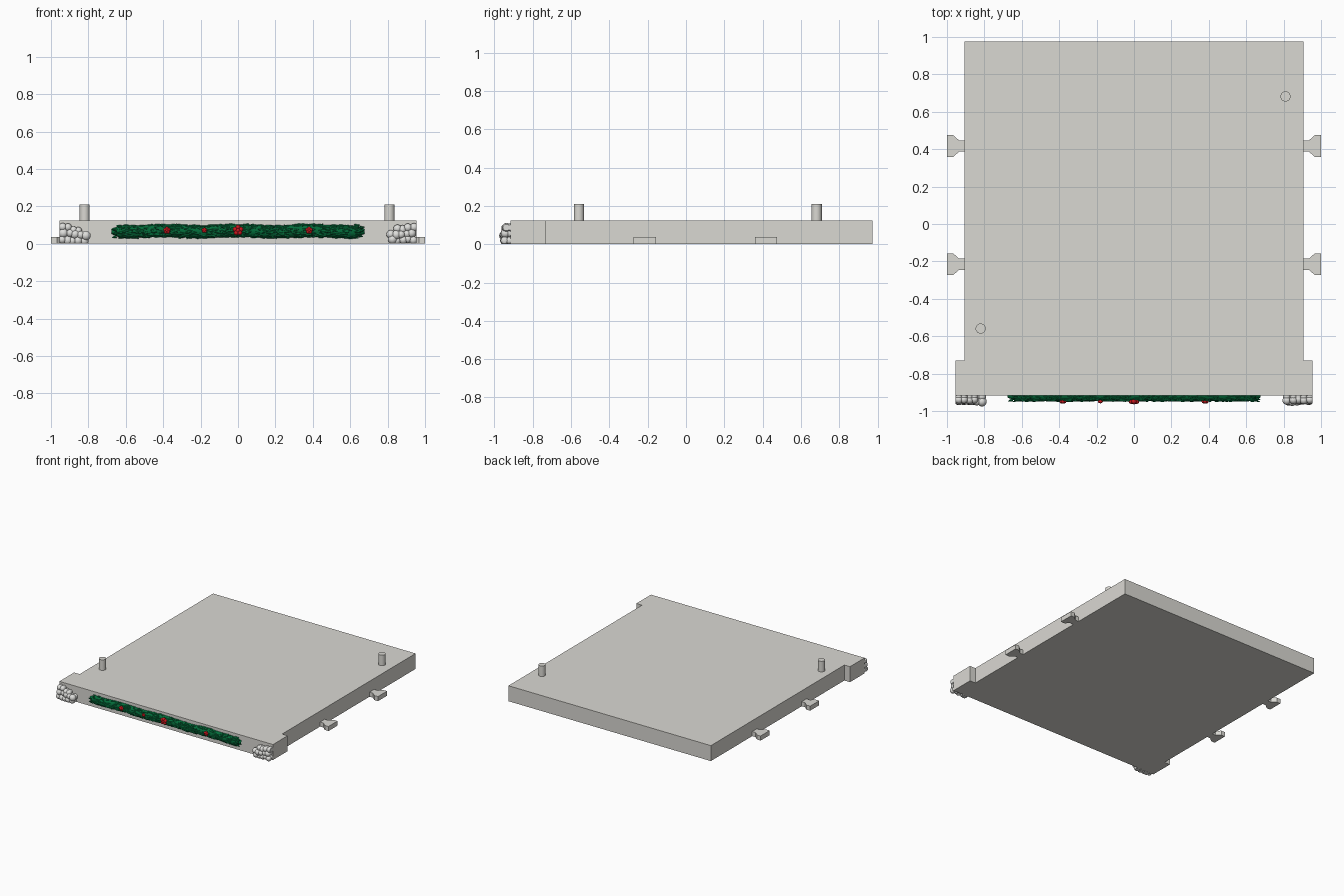
import bpy, bmesh, math, random
from mathutils import Matrix, Vector

if "Cube" in bpy.data.objects:
    bpy.data.objects.remove(bpy.data.objects["Cube"])
rng = random.Random(4)
FRONT, BACK, TOP = -0.917, 0.975, 0.125


def material(name, rgb):
    m = bpy.data.materials.new(name)
    m.use_nodes = True
    m.diffuse_color = (*rgb, 1)
    m.node_tree.nodes["Principled BSDF"].inputs["Base Color"].default_value = (*rgb, 1)
    return m


stone = material("warm grey", (0.7, 0.69, 0.65))
snow = material("snow white", (0.73, 0.73, 0.71))
green = material("pine green", (0.001, 0.15, 0.042))
red = material("berry red", (0.62, 0.008, 0.012))


def finish(name, bm, mat, smooth=False):
    bmesh.ops.recalc_face_normals(bm, faces=bm.faces)
    me = bpy.data.meshes.new(name)
    bm.to_mesh(me)
    bm.free()
    me.materials.append(mat)
    ob = bpy.data.objects.new(name, me)
    bpy.context.collection.objects.link(ob)
    if smooth:
        bpy.ops.object.select_all(action="DESELECT")
        ob.select_set(True)
        bpy.context.view_layer.objects.active = ob
        bpy.ops.object.shade_smooth_by_angle()


def prism(name, outline, height):
    bm = bmesh.new()
    face = bm.faces.new([bm.verts.new((x, y, 0)) for x, y in outline])
    top = bmesh.ops.extrude_face_region(bm, geom=[face])["geom"]
    bmesh.ops.translate(bm, vec=(0, 0, height),
                        verts=[v for v in top if isinstance(v, bmesh.types.BMVert)])
    finish(name, bm, stone)


def ball(bm, centre, radius, segments=20):
    bmesh.ops.create_uvsphere(bm, u_segments=segments, v_segments=segments // 2,
                              radius=radius, matrix=Matrix.Translation(centre))


def slice_off(bm, point, outward):
    geom = bm.verts[:] + bm.edges[:] + bm.faces[:]
    bmesh.ops.bisect_plane(bm, geom=geom, plane_co=point, plane_no=outward, clear_outer=True)
    bmesh.ops.holes_fill(bm, edges=[e for e in bm.edges if e.is_boundary], sides=0)


# Base slab with a wider front band
half = [(0.955, FRONT), (0.955, -0.73), (0.905, -0.73), (0.905, BACK)]
prism("base_slab", half + [(-x, y) for x, y in reversed(half)], TOP)

# Dovetail side clips
for side, label in ((1, "left"), (-1, "right")):
    for y, place in ((-0.215, "front"), (0.417, "back")):
        edge = [(0.895, 0.03), (0.935, 0.03), (0.967, 0.058), (1.0, 0.058)]
        shape = edge + [(x, -w) for x, w in reversed(edge)]
        prism(f"{label}_{place}_clip", [(side * x, y + w) for x, w in shape], 0.037)

# Locating pegs
for name, x, y in (("back_left_peg", 0.81, 0.682), ("front_right_peg", -0.82, -0.559)):
    bm = bmesh.new()
    bmesh.ops.create_cone(bm, cap_ends=True, segments=32, radius1=0.027, radius2=0.027,
                          depth=0.1, matrix=Matrix.Translation((x, y, 0.16)))
    finish(name, bm, stone, True)

# Loose staggered snowball heaps, cut flush with the slab's end and underside
for side, label in ((1, "left"), (-1, "right")):
    bm = bmesh.new()
    rows = ((0.02, 5, 0.024, 0.031), (0.053, 5, 0.024, 0.033), (0.086, 4, 0.024, 0.025))
    for row, (z, count, radius, depth) in enumerate(rows):
        for i in range(count):
            x = 0.94 - i * 0.029 - 0.01 * (row % 2) + rng.uniform(-0.004, 0.004)
            size = radius * rng.uniform(0.85, 1.08)
            height = z - 0.002 * i * row + rng.uniform(-0.006, 0.006)
            ball(bm, (side * x, FRONT - depth + rng.uniform(0, 0.008), height), size)
            ball(bm, (side * x, FRONT - 0.006, height), size * 0.9)
    slice_off(bm, (side * 0.955, 0, 0), (side, 0, 0))
    slice_off(bm, (0, 0, 0), (0, 0, -1))
    finish(f"{label}_snowballs", bm, snow, True)


# Garland: gently waving core covered in broad needles lying along it
def garland_z(x):
    return 0.067 + 0.003 * math.cos(x * 16)


bm = bmesh.new()
steps = 60
rings = []
for i in range(steps + 1):
    x = -0.675 + 1.35 * i / steps
    r = 0.033 * min(1, 0.4 + min(i, steps - i) * 0.3)
    rings.append([bm.verts.new((x, FRONT - 0.9 * r * math.sin(a), garland_z(x) + r * math.cos(a)))
                  for a in (math.pi * k / 8 for k in range(9))])
for a, b in zip(rings, rings[1:]):
    for k in range(8):
        bm.faces.new((a[k], a[k + 1], b[k + 1], b[k]))
for i in range(480):
    x = rng.uniform(-0.655, 0.655)
    a = rng.uniform(0, math.pi)
    out = Vector((0, -math.sin(a) * 0.9, math.cos(a)))
    lean = Vector((rng.choice((-1, 1)) * rng.uniform(2, 3.2), 0, 0))
    heading = (out + lean).normalized()
    root = Vector((x, FRONT, garland_z(x))) + out * 0.027
    length = rng.uniform(0.022, 0.03)
    bmesh.ops.create_cone(
        bm, cap_ends=False, segments=6, radius1=0.01, radius2=0.001, depth=length,
        matrix=Matrix.Translation(root + heading * length / 2)
        @ heading.to_track_quat("Z", "Y").to_matrix().to_4x4())
finish("garland", bm, green, True)

# Berry clusters: one large in the middle, smaller ones along the garland
for name, x, r, spread, depth in (
        ("centre_berries", 0, 0.013, 0.016, 0.034), ("left_berries", 0.38, 0.01, 0.009, 0.034),
        ("right_berries", -0.38, 0.01, 0.009, 0.034), ("small_berries", -0.18, 0.008, 0.006, 0.034)):
    bm = bmesh.new()
    ball(bm, (x, FRONT - depth, 0.072), r, 16)
    for k in range(5):
        a = math.tau * (k + 0.25) / 5
        ball(bm, (x + spread * math.cos(a), FRONT - depth + 0.002, 0.072 + spread * math.sin(a)), r, 16)
    finish(name, bm, red, True)
